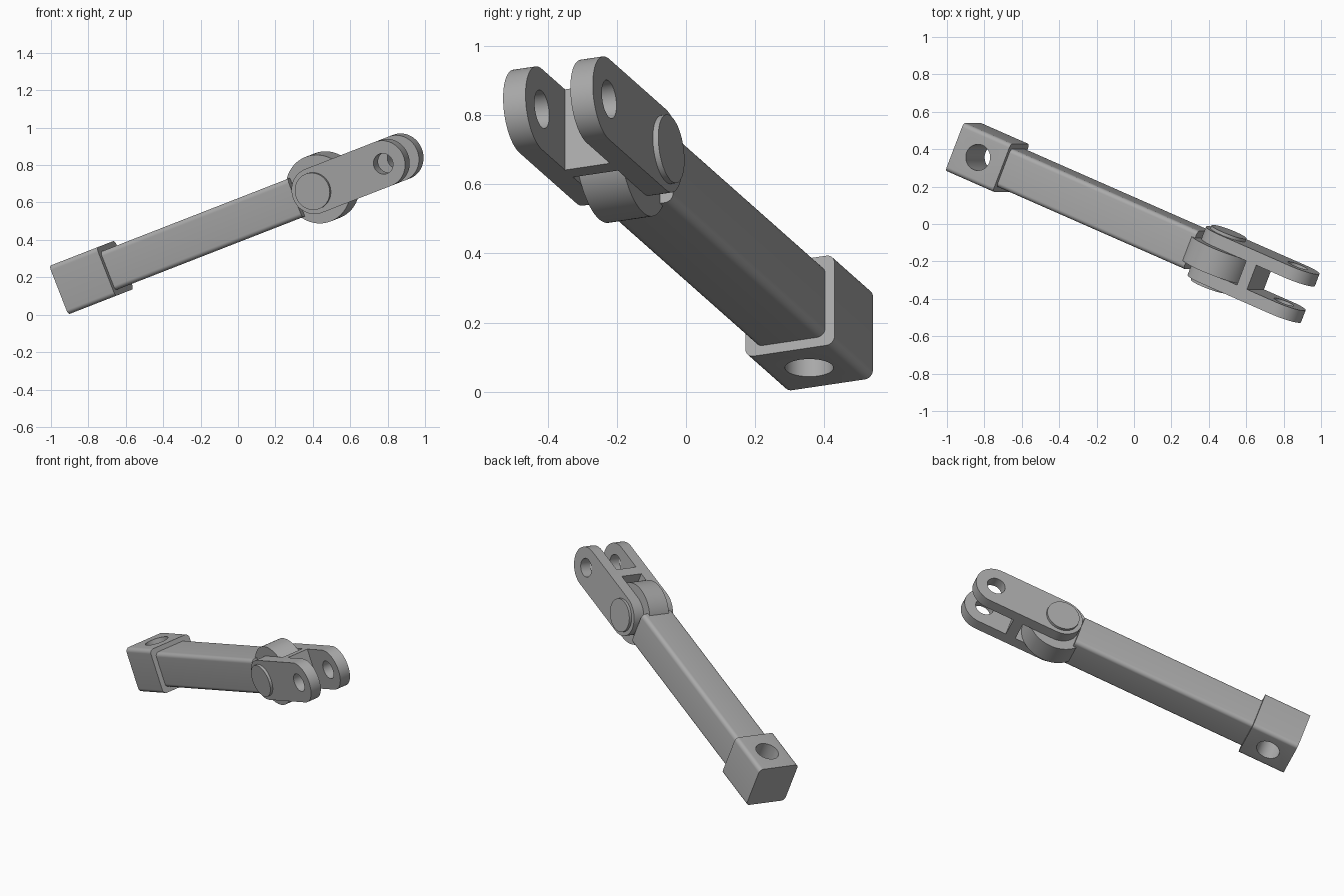
import bpy, bmesh, math
from mathutils import Matrix, Vector

cube = bpy.data.objects.get("Cube")
if cube:
    bpy.data.objects.remove(cube)

grey = bpy.data.materials.new("machined grey")
grey.use_nodes = True
COLOUR = (0.4, 0.4, 0.4, 1)
grey.diffuse_color = COLOUR
grey.node_tree.nodes["Principled BSDF"].inputs["Base Color"].default_value = COLOUR

# Frame of the linkage: u along the arm, v along the pivot pin, w across both
u = Vector((0.862, -0.379, 0.336)).normalized()
v = Vector((-0.363, 0, 0.932)).cross(u).normalized()
w = u.cross(v)
FRAME = Matrix((u, v, w)).transposed().to_4x4()
B, C = 0.08, 0.47              # centre line of the arm
PIVOT, FORK_HOLE = 0.69, 1.123
PLACE = {"u": lambda p, q, t: (t, B + p, C + q),
         "v": lambda p, q, t: (p, B + t, C + q),
         "w": lambda p, q, t: (p, B + q, C + t)}


def arc(x, y, r, start, end, n):
    return [(x + r * math.cos(math.radians(start + (end - start) * i / n)),
             y + r * math.sin(math.radians(start + (end - start) * i / n)))
            for i in range(n + 1)]


def circle(x, y, r, n=64):
    return arc(x, y, r, 0, 360, n)[:-1]


def rounded_square(h, r):
    k = h - r
    corners = ((k, k), (-k, k), (-k, -k), (k, -k))
    return [p for i, (x, y) in enumerate(corners)
            for p in arc(x, y, r, 90 * i, 90 * i + 90, 8)]


def prism(name, profile, axis, lo, hi):
    """Extrude a closed profile along one axis of the linkage frame."""
    bm = bmesh.new()
    rings = [[bm.verts.new(FRAME @ Vector(PLACE[axis](p, q, t))) for p, q in profile]
             for t in (lo, hi)]
    bm.faces.new(rings[0])
    bm.faces.new(rings[1])
    n = len(profile)
    for i in range(n):
        j = (i + 1) % n
        bm.faces.new((rings[0][i], rings[0][j], rings[1][j], rings[1][i]))
    bmesh.ops.recalc_face_normals(bm, faces=bm.faces)
    mesh = bpy.data.meshes.new(name)
    bm.to_mesh(mesh)
    bm.free()
    mesh.materials.append(grey)
    ob = bpy.data.objects.new(name, mesh)
    bpy.context.collection.objects.link(ob)
    return ob


def drill(ob, cutter):
    bpy.context.view_layer.objects.active = ob
    mod = ob.modifiers.new("hole", "BOOLEAN")
    mod.operation, mod.solver, mod.object = "DIFFERENCE", "EXACT", cutter
    bpy.ops.object.modifier_apply(modifier=mod.name)
    bpy.data.objects.remove(cutter)


# End block with its cross hole
block = prism("end_block", rounded_square(0.139, 0.025), "u", -0.89, -0.597)
drill(block, prism("cutter", circle(-0.744, 0, 0.07), "w", -0.2, 0.2))

# Arm, its eye and the pivot pin
parts = [block,
         prism("arm", rounded_square(0.11, 0.025), "u", -0.6, 0.562),
         prism("arm_eye", circle(PIVOT, 0, 0.185, 96), "v", -0.069, 0.069),
         prism("pivot_pin", circle(PIVOT, 0, 0.1), "v", -0.157, 0.157)]

# Fork: two round-ended plates joined by a web
H = 0.125
plate_outline = arc(FORK_HOLE, 0, H, -90, 90, 32) + arc(PIVOT, 0, H, 90, 270, 32)
for name, lo, hi in (("fork_plate_left", 0.07, 0.14), ("fork_plate_right", -0.14, -0.07)):
    plate = prism(name, plate_outline, "v", lo, hi)
    drill(plate, prism("cutter", circle(FORK_HOLE, 0, 0.056), "v", -0.3, 0.3))
    parts.append(plate)
parts.append(prism("fork_web", [(0.885, -H), (0.947, -H), (0.947, H), (0.885, H)],
                   "v", -0.07, 0.07))

# Smooth the round surfaces, keep the edges crisp
bpy.ops.object.select_all(action="DESELECT")
for ob in parts:
    ob.select_set(True)
bpy.context.view_layer.objects.active = block
bpy.ops.object.shade_smooth_by_angle(angle=math.radians(30))
